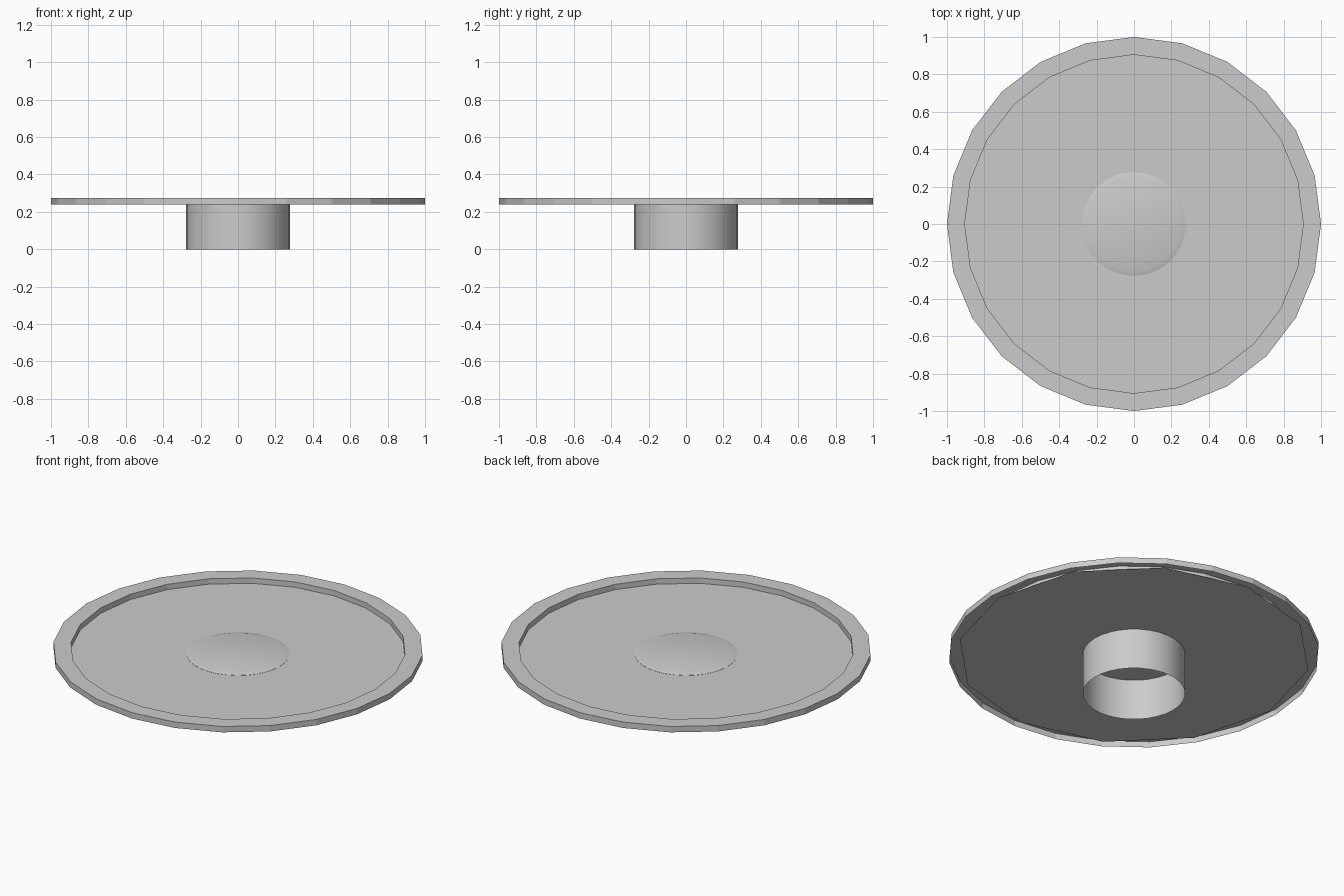
import bpy
import bmesh
from math import cos, sin, pi, radians

default = bpy.data.objects.get("Cube")
if default:
    bpy.data.objects.remove(default, do_unlink=True)

grey = bpy.data.materials.new("plain_grey")
grey.use_nodes = True
colour = (0.6, 0.6, 0.6, 1)
grey.diffuse_color = colour
grey.node_tree.nodes["Principled BSDF"].inputs["Base Color"].default_value = colour

FLOOR = 0.243      # height of the recessed plate
RIM_TOP = 0.275
RIM_INNER = 0.905
HUB_RADIUS = 0.277


def turned(name, profile, sides, cap=False):
    """Turn a (radius, height) profile around z, optionally closing its last loop."""
    bm = bmesh.new()
    loops = [[bm.verts.new((r * cos(2 * pi * i / sides), r * sin(2 * pi * i / sides), z))
              for i in range(sides)] for r, z in profile]
    for low, high in zip(loops, loops[1:]):
        for i in range(sides):
            j = (i + 1) % sides
            bm.faces.new((low[i], low[j], high[j], high[i]))
    if cap:
        bm.faces.new(loops[-1])
    mesh = bpy.data.meshes.new(name)
    bm.to_mesh(mesh)
    bm.free()
    mesh.materials.append(grey)
    obj = bpy.data.objects.new(name, mesh)
    bpy.context.collection.objects.link(obj)
    return obj


# Raised rim: a faceted channel, open underneath
turned("rim", [(1, 0.24), (1, RIM_TOP), (RIM_INNER, RIM_TOP), (RIM_INNER, FLOOR)], 24)

# Recessed floor, coarser than the rim and tucked under it
turned("floor_plate", [(0.955, FLOOR)], 12, cap=True)

# Open-bottomed hub with a shallow bevelled cap just above the floor
hub = turned("hub", [(HUB_RADIUS, 0), (HUB_RADIUS, FLOOR + 0.001),
                     (0.25, FLOOR + 0.009)], 32, cap=True)
bpy.ops.object.select_all(action="DESELECT")
hub.select_set(True)
bpy.context.view_layer.objects.active = hub
bpy.ops.object.shade_smooth_by_angle(angle=radians(30))
